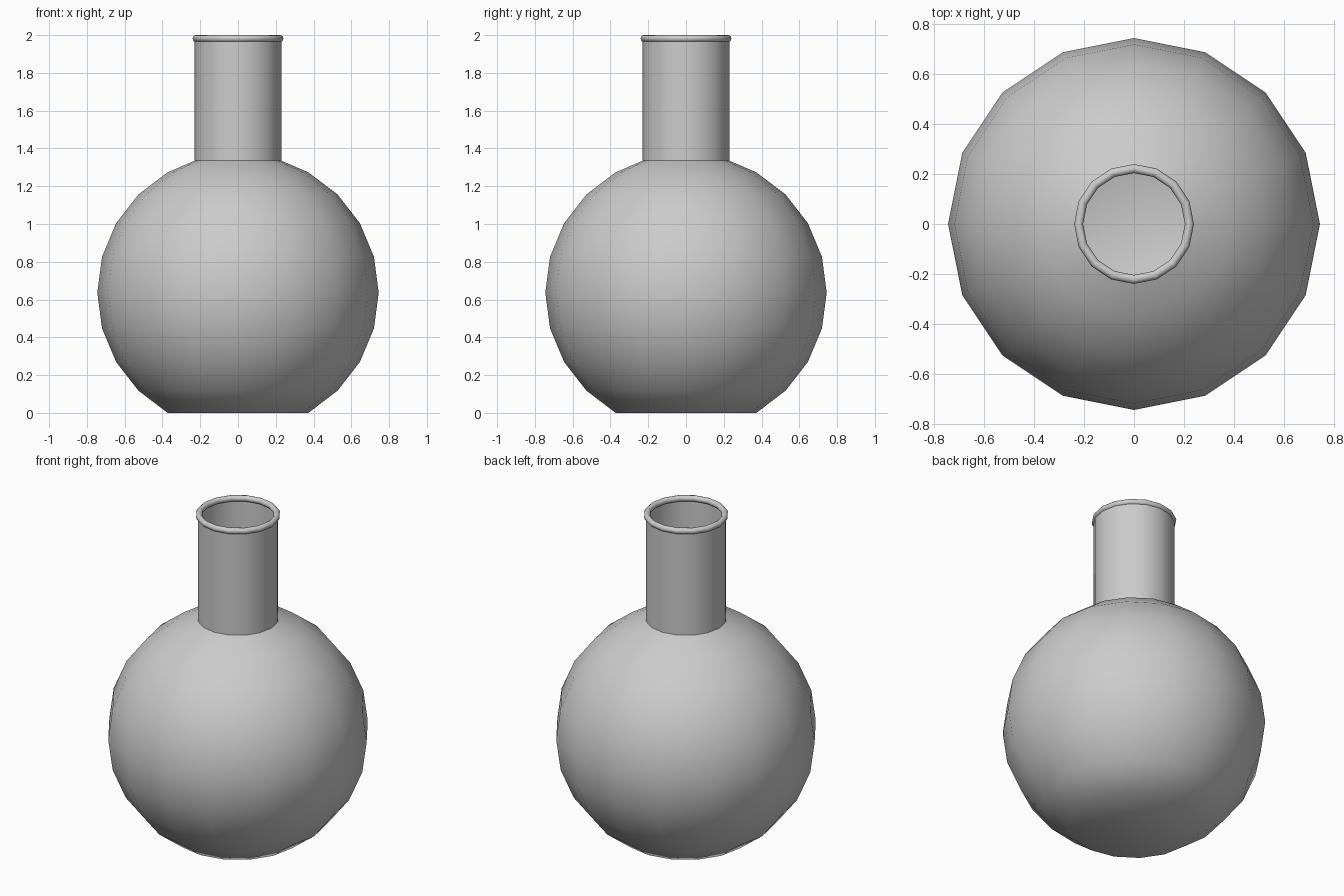
import bpy, bmesh
from math import sin, cos, pi, radians

if "Cube" in bpy.data.objects:
    bpy.data.objects.remove(bpy.data.objects["Cube"])

SIDES = 16
CENTRE_Z, RAD, RAD_Z = 0.637, 0.745, 0.735
NECK_R = 0.23


def finish(name, bm, angle):
    bmesh.ops.recalc_face_normals(bm, faces=bm.faces)
    mesh = bpy.data.meshes.new(name)
    bm.to_mesh(mesh)
    bm.free()
    obj = bpy.data.objects.new(name, mesh)
    bpy.context.collection.objects.link(obj)
    bpy.ops.object.select_all(action='DESELECT')
    obj.select_set(True)
    bpy.context.view_layer.objects.active = obj
    bpy.ops.object.shade_smooth_by_angle(angle=radians(angle))
    return obj


def lathe(name, profile, angle, closed=False, cap_bottom=False):
    """Revolve (radius, z) points around the z axis."""
    bm = bmesh.new()
    rings = [[bm.verts.new((r * cos(2 * pi * i / SIDES), r * sin(2 * pi * i / SIDES), z))
              for i in range(SIDES)] for r, z in profile]
    pairs = list(zip(rings, rings[1:]))
    if closed:
        pairs.append((rings[-1], rings[0]))
    for a, b in pairs:
        for i in range(SIDES):
            j = (i + 1) % SIDES
            bm.faces.new((a[i], a[j], b[j], b[i]))
    if cap_bottom:
        bm.faces.new(rings[0][::-1])
    return finish(name, bm, angle)


# Round bulb with flat base, opening into a straight hollow neck
bulb = [(RAD * cos(radians(a)), CENTRE_Z + RAD_Z * sin(radians(a)))
        for a in range(-60, 61, 15)]
bulb[0] = (bulb[0][0], 0.0)
lathe("flask_body", bulb + [(NECK_R, 1.335), (NECK_R, 1.982)], 40, cap_bottom=True)

# Rolled lip around the mouth
lip = [(0.222 + 0.018 * cos(2 * pi * k / 12), 1.982 + 0.018 * sin(2 * pi * k / 12))
       for k in range(12)]
lathe("mouth_rim", lip, 60, closed=True)
